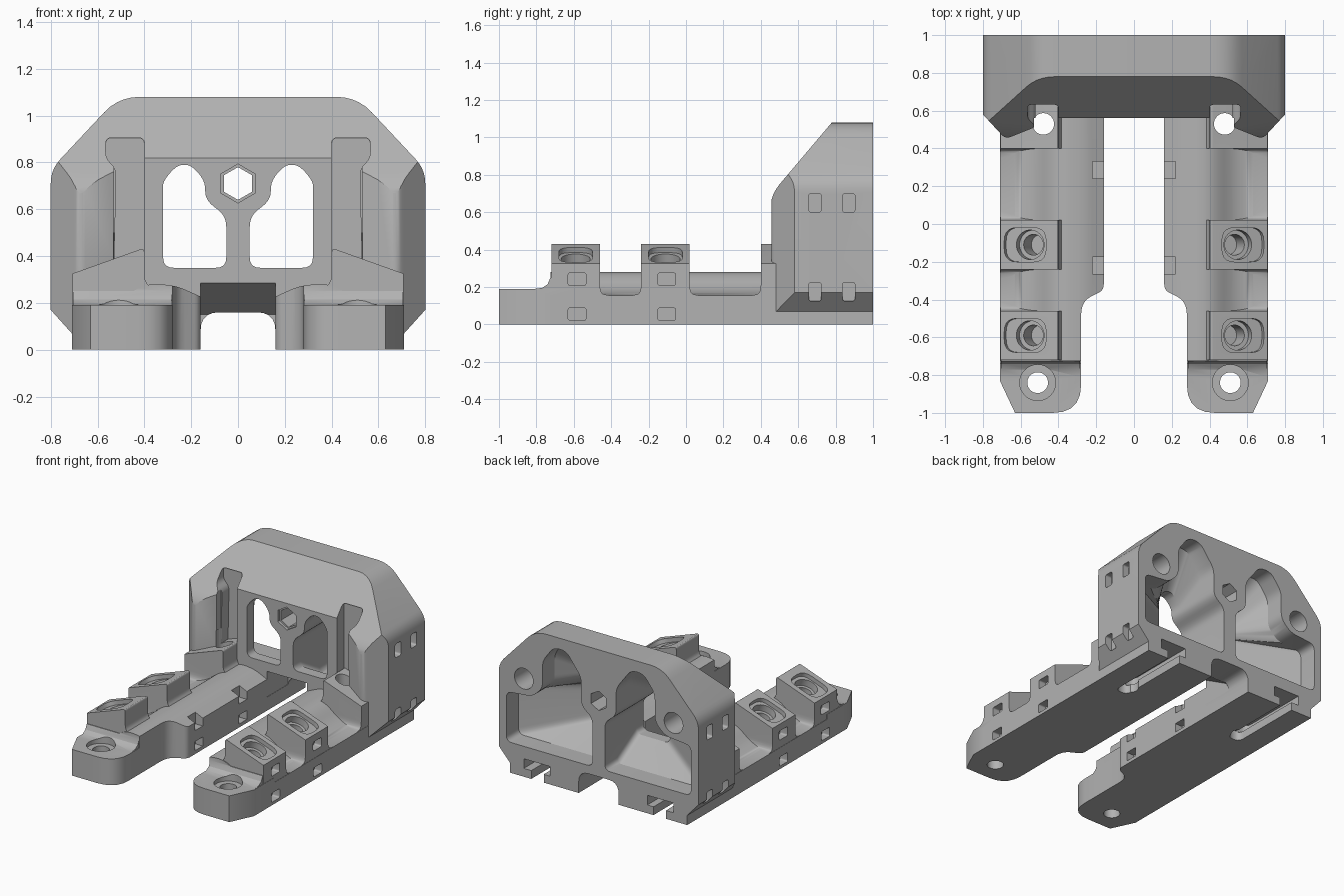
import bpy, bmesh
from math import sin, cos, pi, radians
from mathutils import Vector, Matrix

if "Cube" in bpy.data.objects:
    bpy.data.objects.remove(bpy.data.objects["Cube"])

PLACE = {'x': lambda u, v, w: (w, u, v),
         'y': lambda u, v, w: (u, w, v),
         'z': lambda u, v, w: (u, v, w)}


def fillet(pts, default=0.0, steps=5):
    """Round polygon corners; a third value overrides the default radius."""
    out = []
    for i, p in enumerate(pts):
        c = Vector(p[:2])
        a, b = Vector(pts[i - 1][:2]) - c, Vector(pts[(i + 1) % len(pts)][:2]) - c
        r = p[2] if len(p) > 2 else default
        if r == 0:
            out.append(c)
            continue
        s = c + a.normalized() * min(r, a.length * 0.45)
        e = c + b.normalized() * min(r, b.length * 0.45)
        for k in range(steps + 1):
            t = k / steps
            out.append(s * (1 - t) ** 2 + c * 2 * t * (1 - t) + e * t * t)
    return out


def loft(name, axis, rings, matrix=None):
    """Closed solid through (outline, position) rings along an axis."""
    bm = bmesh.new()
    rows = [[bm.verts.new(PLACE[axis](p[0], p[1], w)) for p in pts] for pts, w in rings]
    n = len(rows[0])
    bm.faces.new(rows[0])
    bm.faces.new(rows[-1])
    for lo, hi in zip(rows, rows[1:]):
        for i in range(n):
            j = (i + 1) % n
            bm.faces.new((lo[i], lo[j], hi[j], hi[i]))
    if matrix:
        bm.transform(matrix)
    bmesh.ops.recalc_face_normals(bm, faces=bm.faces)
    mesh = bpy.data.meshes.new(name)
    bm.to_mesh(mesh)
    bm.free()
    obj = bpy.data.objects.new(name, mesh)
    bpy.context.scene.collection.objects.link(obj)
    return obj


def prism(axis, pts, a, b, r=0.0, matrix=None, name="cutter"):
    outline = fillet(pts, r)
    return loft(name, axis, [(outline, a), (outline, b)], matrix)


def rect(u0, u1, v0, v1):
    return [(u0, v0), (u1, v0), (u1, v1), (u0, v1)]


def ngon(u, v, r, n=32):
    return [(u + r * sin(2 * pi * i / n), v + r * cos(2 * pi * i / n)) for i in range(n)]


def bake(obj):
    deps = bpy.context.evaluated_depsgraph_get()
    mesh = bpy.data.meshes.new_from_object(obj.evaluated_get(deps))
    obj.modifiers.clear()
    obj.data = mesh


def combine(op, obj, *others):
    for other in others:
        mod = obj.modifiers.new("join", 'BOOLEAN')
        mod.operation, mod.solver, mod.object = op, 'EXACT', other
        bake(obj)
        bpy.data.objects.remove(other)
    return obj


# Hood: front, side and plan outlines intersected (one half, slightly past centre)
hood = prism('y', [(-.05, 0), (.71, 0), (.71, .07), (.8, .17), (.8, .77, .06),
                   (.51, 1.08, .09), (-.05, 1.08)], .3, 1, name="bracket_body")
side = prism('x', [(1, -.1), (1, 1.2), (.88, 1.2), (.78, 1.08), (.45, .69, .08),
                   (.45, -.1)], -.2, 1)
plan = prism('z', [(-.1, 1.1), (.9, 1.1), (.8, .98), (.8, .58), (.68, .45, .03),
                   (.53, .51), (.53, .56), (-.1, .56)], -.2, 1.3)
combine('INTERSECT', hood, side, plan)

# Driver channel beside the wing
channel = prism('y', [(.4, .3), (.53, .3), (.52, .77), (.565, .82), (.565, .905),
                      (.4, .905)], .3, .64, .025)
# Window flaring into the rear pocket
window = fillet([(.05, .35), (.32, .35), (.32, .6), (.32, .65), (.32, .68), (.32, .72),
                 (.26, .79), (.2, .79), (.14, .72), (.14, .64), (.05, .57)], .045)
pocket = fillet([(.05, .22), (.74, .22), (.74, .58), (.53, .6), (.45, .68), (.45, .88),
                 (.36, 1), (.26, 1), (.14, .84), (.14, .64), (.05, .57)], .045)
flare = loft("cutter", 'y', [(window, .4), (window, .64), (pocket, .86), (pocket, 1.1)])
# Hex bore, rear screw bore, arch and its sloping underside
combine('DIFFERENCE', hood, channel, flare,
        prism('y', ngon(0, .71, .07, 6), .4, 1.1),
        prism('y', ngon(0, .71, .083, 6), .4, .58),
        prism('y', ngon(.6, .71, .075), .8, 1.1),
        prism('y', [(-.1, -.1), (.16, -.1), (.16, .16, .08), (-.1, .16)], .4, 1.1),
        prism('x', [(.5, .1), (.5, .29), (.56, .285), (.8, .15), (.8, .1)], -.1, .16))
# Tie slots in the hood side
for y in (.69, .87):
    for z in (.65, .175):
        combine('DIFFERENCE', hood,
                prism('x', rect(y - .033, y + .033, z - .05, z + .05), .75, .9, .015))

# Arm: plan outline and ridged cross-section
ARM = [(.16, .75), (.16, -.35, .03), (.28, -.41, .07), (.28, -1, .15), (.63, -1),
       (.71, -.83), (.71, .75)]
arm = prism('z', ARM, 0, .5, name="arm")
ridge = prism('y', [(.1, -.1), (.8, -.1), (.8, .155), (.64, .155, .06), (.53, .185, .06),
                    (.43, .265, .06), (.36, .283, .04), (.26, .272, .04), (.1, .2)],
              -.725, .8)
combine('INTERSECT', arm, ridge)
tongue = prism('z', ARM, 0, .19)
combine('INTERSECT', tongue, prism('x', rect(-1.1, -.6, -.1, .4), 0, 1))
tongue_ramp = prism('x', [(-.81, .1), (-.81, .19), (-.77, .195), (-.74, .215),
                          (-.725, .25), (-.7, .25), (-.7, .1)], .285, .705)
combine('UNION', arm, tongue, tongue_ramp)

# Slanted bosses with flared feet
for y0, y1 in ((-.72, -.46), (-.24, .02), (.4, .64)):
    boss = prism('x', [(y0 - .05, .1), (y0 - .05, .155), (y0, .165, .05), (y0, .6),
                       (y1, .6), (y1, .165, .05), (y1 + .05, .155), (y1 + .05, .1)], .3, .8)
    slant = prism('y', [(.38, .05), (.708, .05), (.708, .325), (.4, .435, .02),
                        (.4, .3, .03), (.38, .27)], y0 - .1, y1 + .1)
    corners = prism('z', [(.36, y0 - .06), (.8, y0 - .06), (.8, y1 + .06),
                          (.36, y1 + .06)], 0, .7, .05)
    combine('INTERSECT', boss, slant, corners)
    combine('UNION', arm, boss)

# Tilted pockets and bores in the two front bosses, with tie slots
for y in (-.59, -.11):
    tilt = Matrix.Translation((.56, y, .378)) @ Matrix.Rotation(radians(20), 4, 'Y')
    combine('DIFFERENCE', arm,
            prism('z', rect(-.1, .135, -.09, .09), -.03, .3, .07, tilt),
            prism('z', ngon(0, 0, .078), -.08, .3, 0, tilt),
            prism('z', ngon(0, 0, .055), -.2, .3, 0, tilt))
    for z in (.242, .055):
        combine('DIFFERENCE', arm,
                prism('x', rect(y - .04, y + .055, z - .033, z + .033), .65, .8, .012))

# Tie slots on the inner edge
for y in (.285, -.22):
    combine('DIFFERENCE', arm,
            prism('x', rect(y - .045, y + .045, .17, .4), .1, .22),
            prism('x', rect(y - .045, y + .045, .025, .09), .1, .22))

# Tongue screw hole with its counterbore
combine('DIFFERENCE', arm,
        prism('z', ngon(.51, -.84, .055), -.1, .4),
        prism('z', ngon(.51, -.84, .095), .16, .3))

# Join, then cut the rear screw hole and the stepped nut slot underneath
body = combine('UNION', hood, arm)
combine('DIFFERENCE', body,
        prism('z', ngon(.48, .53, .057), -.1, .5),
        prism('z', [(.44, .45, .05), (.54, .45, .05), (.54, 1.1), (.44, 1.1)], -.1, .07),
        prism('z', [(.39, .46, .05), (.6, .46, .05), (.6, 1.1), (.39, 1.1)], .06, .13))

# Trim at the centre plane and mirror
bm = bmesh.new()
bm.from_mesh(body.data)
bmesh.ops.bisect_plane(bm, geom=bm.verts[:] + bm.edges[:] + bm.faces[:], dist=1e-5,
                       plane_co=(0, 0, 0), plane_no=(1, 0, 0), clear_inner=True)
bm.to_mesh(body.data)
bm.free()
mirror = body.modifiers.new("mirror", 'MIRROR')
mirror.use_axis = (True, False, False)
mirror.merge_threshold = 0.0005
bake(body)

# Single grey material
grey = bpy.data.materials.new("mid_grey")
grey.use_nodes = True
grey.diffuse_color = (.45, .45, .45, 1)
grey.node_tree.nodes["Principled BSDF"].inputs["Base Color"].default_value = (.45, .45, .45, 1)
body.data.materials.clear()
body.data.materials.append(grey)
for face in body.data.polygons:
    face.material_index = 0

bpy.ops.object.select_all(action='DESELECT')
body.select_set(True)
bpy.context.view_layer.objects.active = body
bpy.ops.object.shade_smooth_by_angle(angle=radians(28))
